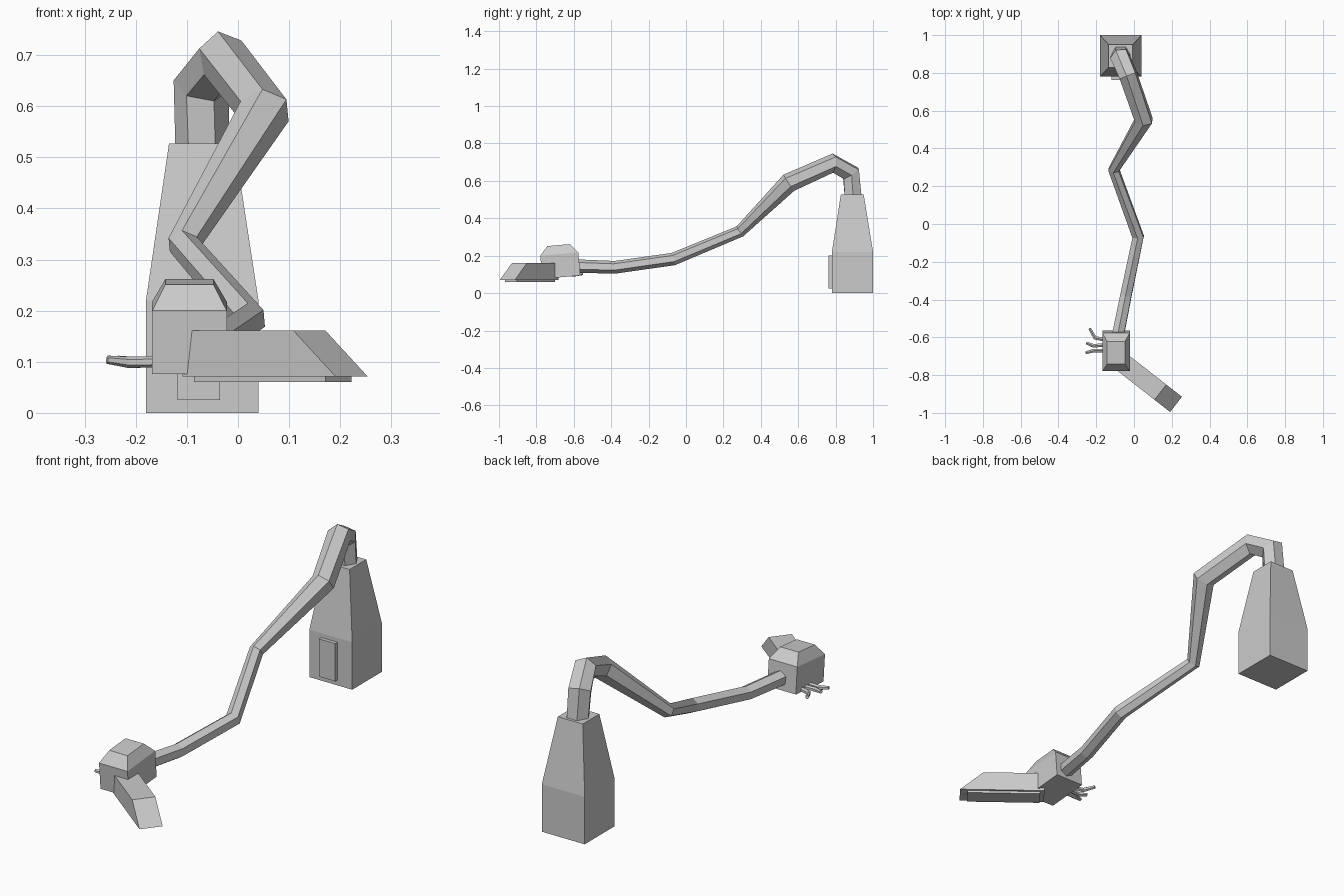
import bpy, bmesh, math
from mathutils import Vector, Quaternion, Matrix

if "Cube" in bpy.data.objects:
    bpy.data.objects.remove(bpy.data.objects["Cube"])


def finish(name, bm):
    bmesh.ops.recalc_face_normals(bm, faces=bm.faces)
    mesh = bpy.data.meshes.new(name)
    bm.to_mesh(mesh)
    bm.free()
    obj = bpy.data.objects.new(name, mesh)
    bpy.context.collection.objects.link(obj)
    return obj


def loft(name, rings):
    """Skin a list of equal-sized point rings and cap both ends."""
    bm = bmesh.new()
    vs = [[bm.verts.new(p) for p in ring] for ring in rings]
    n = len(vs[0])
    for a, b in zip(vs, vs[1:]):
        for i in range(n):
            j = (i + 1) % n
            bm.faces.new((a[i], a[j], b[j], b[i]))
    bm.faces.new(vs[0][::-1])
    bm.faces.new(vs[-1])
    return finish(name, bm)


def rect(x0, x1, y0, y1, z):
    return [(x0, y0, z), (x1, y0, z), (x1, y1, z), (x0, y1, z)]


def tube(name, path, sides=6):
    """Faceted tube through (x, y, z, radius) points."""
    pts = [Vector(p[:3]) for p in path]
    segs = [(b - a).normalized() for a, b in zip(pts, pts[1:])]
    tans = [segs[0]] + [(a + b).normalized() for a, b in zip(segs, segs[1:])] + [segs[-1]]
    side = tans[0].cross(Vector((0, 1, 0) if abs(tans[0].y) < 0.9 else (0, 0, 1))).normalized()
    rings, prev = [], tans[0]
    for p, t, (_, _, _, r) in zip(pts, tans, path):
        side = prev.rotation_difference(t) @ side
        prev = t
        rings.append([p + Quaternion(t, i * math.tau / sides) @ side * r for i in range(sides)])
    return loft(name, rings)


# Tapered tower with a door panel on its front
loft("tower", [rect(-0.18, 0.04, 0.78, 1.0, 0), rect(-0.18, 0.04, 0.78, 1.0, 0.22),
               rect(-0.135, -0.007, 0.828, 0.95, 0.527)])
loft("door_panel", [rect(-0.118, -0.035, 0.763, 0.79, z) for z in (0.025, 0.2)])

# Long bent pipe from the tower top to the head
tube("pipe", [(-0.07, 0.895, 0.5, 0.052), (-0.072, 0.882, 0.64, 0.055),
              (-0.03, 0.785, 0.695, 0.052), (0.052, 0.55, 0.59, 0.052),
              (-0.107, 0.288, 0.33, 0.032), (0.022, -0.068, 0.182, 0.034),
              (-0.043, -0.38, 0.138, 0.034), (-0.087, -0.6, 0.145, 0.036)])

# Head block with bevelled lid, tilted slightly up at the back
head = loft("head", [rect(-0.073, 0.073, -0.102, 0.102, -0.062),
                     rect(-0.073, 0.073, -0.102, 0.102, 0.062),
                     rect(-0.047, 0.047, -0.06, 0.06, 0.11)])
head.matrix_world = Matrix.Translation((-0.095, -0.672, 0.147)) @ Matrix.Rotation(math.radians(5), 4, 'X')

# Chute with slanted end, and the thin plate beneath it
place = Matrix.Translation((-0.077, -0.721, 0)) @ Matrix.Rotation(math.radians(-38), 4, 'Z')
chute = loft("chute", [rect(0, 0.38, -0.051, 0.051, 0.071), rect(0.01, 0.275, -0.051, 0.051, 0.161)])
plate = loft("chute_plate", [rect(0.02, 0.347, -0.041, 0.041, z) for z in (0.06, 0.08)])
chute.matrix_world = plate.matrix_world = place

# Three small bent prongs on the left of the head
for i, (root, bend, tip) in enumerate([((-0.15, -0.615), (-0.207, -0.602), (-0.235, -0.553)),
                                       ((-0.15, -0.64), (-0.215, -0.645), (-0.252, -0.63)),
                                       ((-0.15, -0.67), (-0.215, -0.671), (-0.256, -0.682))]):
    tube(f"prong_{i + 1}", [(*root, 0.1, 0.011), (*bend, 0.099, 0.011), (*tip, 0.104, 0.008)])
